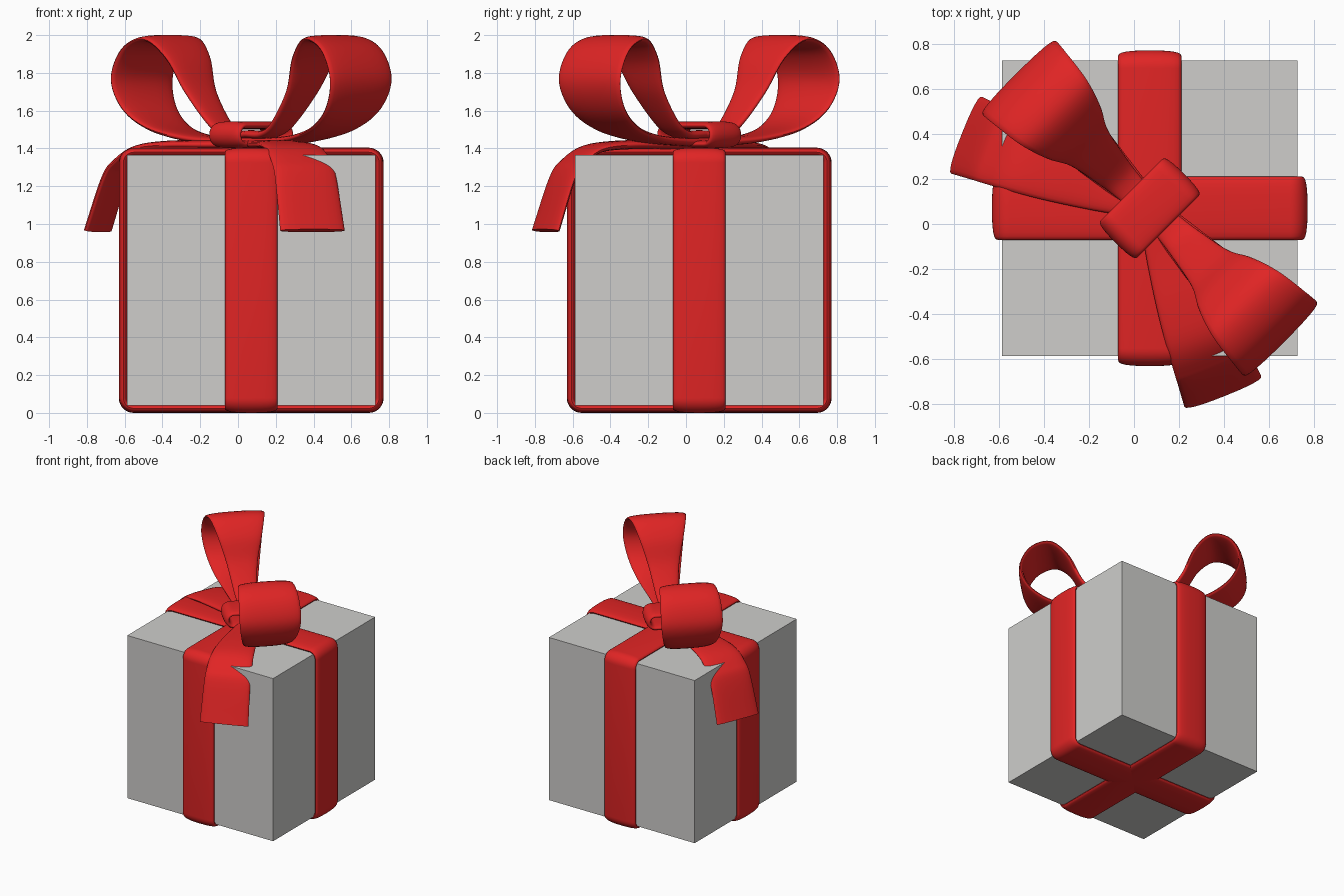
import bpy, bmesh, math
from mathutils import Vector

if "Cube" in bpy.data.objects:
    bpy.data.objects.remove(bpy.data.objects["Cube"])

C = Vector((0.07, 0.07, 0))          # plan centre of the box
UP = Vector((0, 0, 1))


def material(name, rgb):
    m = bpy.data.materials.new(name)
    m.diffuse_color = (*rgb, 1)
    m.use_nodes = True
    m.node_tree.nodes["Principled BSDF"].inputs["Base Color"].default_value = m.diffuse_color
    return m


RED = material("ribbon red", (0.75, 0.018, 0.018))
GREY = material("box light grey", (0.62, 0.615, 0.60))


def finish(name, bm, mat, smooth=True):
    bmesh.ops.recalc_face_normals(bm, faces=bm.faces[:])
    me = bpy.data.meshes.new(name)
    bm.to_mesh(me)
    bm.free()
    me.materials.append(mat)
    ob = bpy.data.objects.new(name, me)
    bpy.context.collection.objects.link(ob)
    if smooth:
        bpy.ops.object.select_all(action='DESELECT')
        ob.select_set(True)
        bpy.context.view_layer.objects.active = ob
        bpy.ops.object.shade_smooth_by_angle(angle=math.radians(50))
    return ob


def spline(pts, n=6):
    """Catmull-Rom through tuples (r, z, half width)."""
    p = [Vector(q) for q in pts]
    p = [2 * p[0] - p[1]] + p + [2 * p[-1] - p[-2]]
    out = []
    for i in range(1, len(p) - 2):
        a, b, c, d = p[i - 1:i + 3]
        for k in range(n):
            t = k / n
            out.append(0.5 * (2 * b + (c - a) * t + (2 * a - 5 * b + 4 * c - d) * t * t
                              + (3 * b - a - 3 * c + d) * t ** 3))
    return out + [p[-2]]


def rounded_rect(hr, hz, zc, rad, hw, n=8):
    out = []
    for i, (sx, sz) in enumerate([(1, 1), (-1, 1), (-1, -1), (1, -1)]):
        for k in range(n + 1):
            a = math.pi / 2 * (i + k / n)
            out.append(Vector((sx * (hr - rad) + rad * math.cos(a),
                               zc + sz * (hz - rad) + rad * math.sin(a), hw)))
    return out


def ribbon(name, path, d, th, closed=False, k=24, e=2.5):
    """Sweep a flattened pillow section along a path in the plane of d and z."""
    d = Vector(d).normalized()
    side = UP.cross(d)
    pos = [C + d * q.x + UP * q.y for q in path]
    n = len(pos)
    bm = bmesh.new()
    rings = []
    for i in range(n):
        a = pos[(i - 1) % n] if closed or i > 0 else pos[0]
        b = pos[(i + 1) % n] if closed or i < n - 1 else pos[-1]
        nor = side.cross((b - a).normalized())
        ring = []
        for j in range(k):
            t = 2 * math.pi * j / k
            c, s = math.cos(t), math.sin(t)
            x = math.copysign(abs(c) ** (2 / e), c) * path[i].z
            y = math.copysign(abs(s) ** (2 / e), s) * th
            ring.append(bm.verts.new(pos[i] + side * x + nor * y))
        rings.append(ring)
    for i in range(n if closed else n - 1):
        r0, r1 = rings[i], rings[(i + 1) % n]
        for j in range(k):
            bm.faces.new((r0[j], r0[(j + 1) % k], r1[(j + 1) % k], r1[j]))
    if not closed:
        bm.faces.new(rings[0])
        bm.faces.new(rings[-1])
    return finish(name, bm, RED)


# Box
bm = bmesh.new()
bmesh.ops.create_cube(bm, size=1)
for v in bm.verts:
    v.co = C + Vector((v.co.x * 1.314, v.co.y * 1.314, 0.7025 + v.co.z * 1.325))
finish("gift_box", bm, GREY, smooth=False)

# Two bands wrapped around the box
band = rounded_rect(0.677, 0.678, 0.702, 0.055, 0.14)
ribbon("band_across", band, (1, 0, 0), 0.024, closed=True)
ribbon("band_front_back", band, (0, 1, 0), 0.024, closed=True)

# Bow loops, either side of the diagonal
loop = spline([(0, 1.475, .06), (.13, 1.475, .07), (.235, 1.53, .085), (.38, 1.70, .115),
               (.475, 1.88, .165), (.60, 1.978, .205), (.745, 1.925, .225), (.82, 1.77, .23),
               (.765, 1.615, .205), (.62, 1.51, .165), (.40, 1.455, .115),
               (.15, 1.435, .08), (0, 1.435, .06)])
ribbon("bow_loop_right", loop, (1, -1, 0), 0.022)
ribbon("bow_loop_left", loop, (-1, 1, 0), 0.022)

# Hanging tails
tail = spline([(0, 1.425, .05), (.22, 1.42, .10), (.45, 1.418, .14), (.615, 1.395, .16),
               (.72, 1.325, .17), (.78, 1.24, .175), (.875, .965, .184)])
ribbon("tail_right", tail, (0.37, -0.927, 0), 0.024)
ribbon("tail_left", tail, (-0.927, 0.37, 0), 0.024)

# Knot wrapped round the middle of the bow
ribbon("bow_knot", rounded_rect(0.195, 0.05, 1.472, 0.049, 0.115), (1, 1, 0), 0.021, closed=True)
